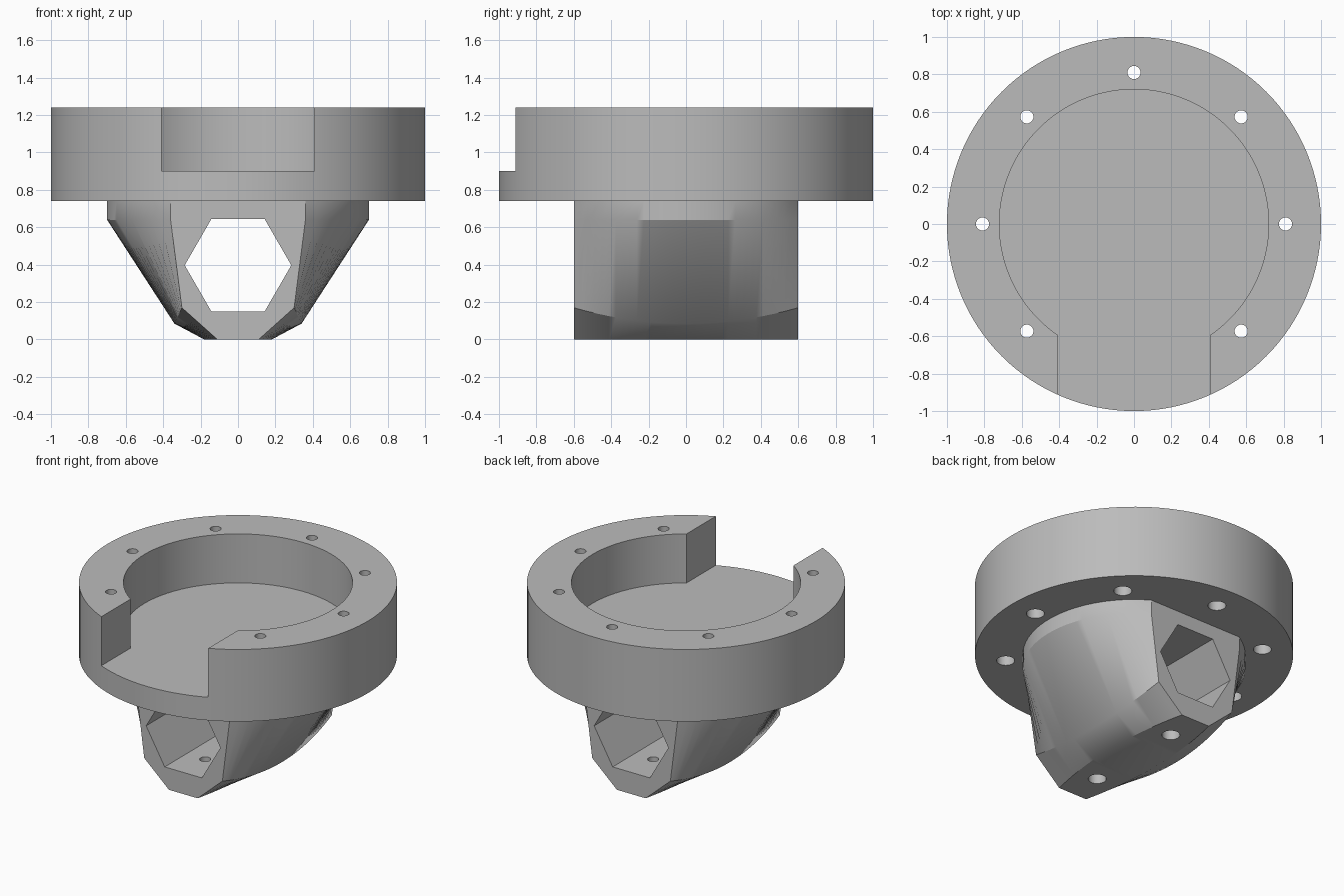
import bpy
import bmesh
import math
from mathutils import Matrix

cube = bpy.data.objects.get("Cube")
if cube:
    bpy.data.objects.remove(cube, do_unlink=True)

grey = bpy.data.materials.new("plain grey")
grey.use_nodes = True
COLOUR = (0.5, 0.5, 0.5, 1)
grey.diffuse_color = COLOUR
grey.node_tree.nodes["Principled BSDF"].inputs["Base Color"].default_value = COLOUR


def finish(bm, name):
    bmesh.ops.recalc_face_normals(bm, faces=bm.faces)
    mesh = bpy.data.meshes.new(name)
    bm.to_mesh(mesh)
    bm.free()
    mesh.materials.append(grey)
    obj = bpy.data.objects.new(name, mesh)
    bpy.context.collection.objects.link(obj)
    return obj


def cylinder(name, radius, low, high, x=0, y=0, sides=32):
    bm = bmesh.new()
    bmesh.ops.create_cone(bm, cap_ends=True, segments=sides, radius1=radius, radius2=radius,
                          depth=high - low, matrix=Matrix.Translation((x, y, (low + high) / 2)))
    return finish(bm, name)


def box(name, size, centre):
    bm = bmesh.new()
    bmesh.ops.create_cube(bm, size=1, matrix=Matrix.Translation(centre) @ Matrix.Diagonal((*size, 1)))
    return finish(bm, name)


def activate(obj):
    bpy.ops.object.select_all(action="DESELECT")
    obj.select_set(True)
    bpy.context.view_layer.objects.active = obj


def cut(obj, cutter):
    cutter.hide_render = True
    activate(obj)
    mod = obj.modifiers.new("cut", "BOOLEAN")
    mod.operation = "DIFFERENCE"
    mod.solver = "EXACT"
    mod.object = cutter
    bpy.ops.object.modifier_apply(modifier=mod.name)
    bpy.data.objects.remove(cutter, do_unlink=True)


def screw_hole(obj, x, y, low, step, high):
    # Narrow hole with a wider counterbore from below
    cut(obj, cylinder("screw_cutter", 0.035, low - 0.1, high + 0.1, x, y))
    cut(obj, cylinder("counterbore_cutter", 0.057, low - 0.1, step, x, y))


# Round flange with a pocket open to the front
flange = cylinder("flange", 1, 0.74, 1.24, sides=128)
cut(flange, cylinder("pocket_cutter", 0.72, 0.9, 1.4, sides=128))
cut(flange, box("slot_cutter", (0.82, 0.8, 0.5), (0, -0.8, 1.15)))
for i in range(8):
    angle = math.radians(45 * i)
    if i != 6:
        screw_hole(flange, 0.81 * math.cos(angle), 0.81 * math.sin(angle), 0.74, 1.0, 1.24)

# Tapered lower body, lofted from front to back
HALF, STEPS = 0.6, 32
bm = bmesh.new()
rings = []
for i in range(STEPS + 1):
    y = HALF * (2 * i / STEPS - 1)
    t = (y / HALF) ** 2
    wide = math.sqrt(0.7 ** 2 - y * y)
    half = [(0.18 - 0.07 * t, 0), (0.34 - 0.04 * t, 0.085 + 0.085 * t), (wide, 0.64), (wide, 0.74)]
    outline = half + [(-x, z) for x, z in reversed(half)]
    rings.append([bm.verts.new((x, y, z)) for x, z in outline])
for a, b in zip(rings, rings[1:]):
    for j in range(len(a)):
        k = (j + 1) % len(a)
        bm.faces.new((a[j], a[k], b[k], b[j]))
bm.faces.new(rings[0])
bm.faces.new(rings[-1])
body = finish(bm, "lower_body")

# Hexagonal passage from front to back
bm = bmesh.new()
bmesh.ops.create_cone(bm, cap_ends=True, segments=6, radius1=0.285, radius2=0.285, depth=2)
turn = Matrix.Rotation(math.pi / 2, 4, "X")
bm.verts.ensure_lookup_table()
if max(abs(v.co.x) for v in bm.verts) < 0.28:
    turn = turn @ Matrix.Rotation(math.pi / 6, 4, "Z")
bm.transform(Matrix.Translation((0, 0, 0.397)) @ turn)
cut(body, finish(bm, "passage_cutter"))

# Screw holes in the floor of the passage
for y in (-0.36, 0.36):
    screw_hole(body, 0, y, 0, 0.09, 0.2)

for obj in (flange, body):
    activate(obj)
    bpy.ops.object.shade_smooth_by_angle(angle=math.radians(30))
